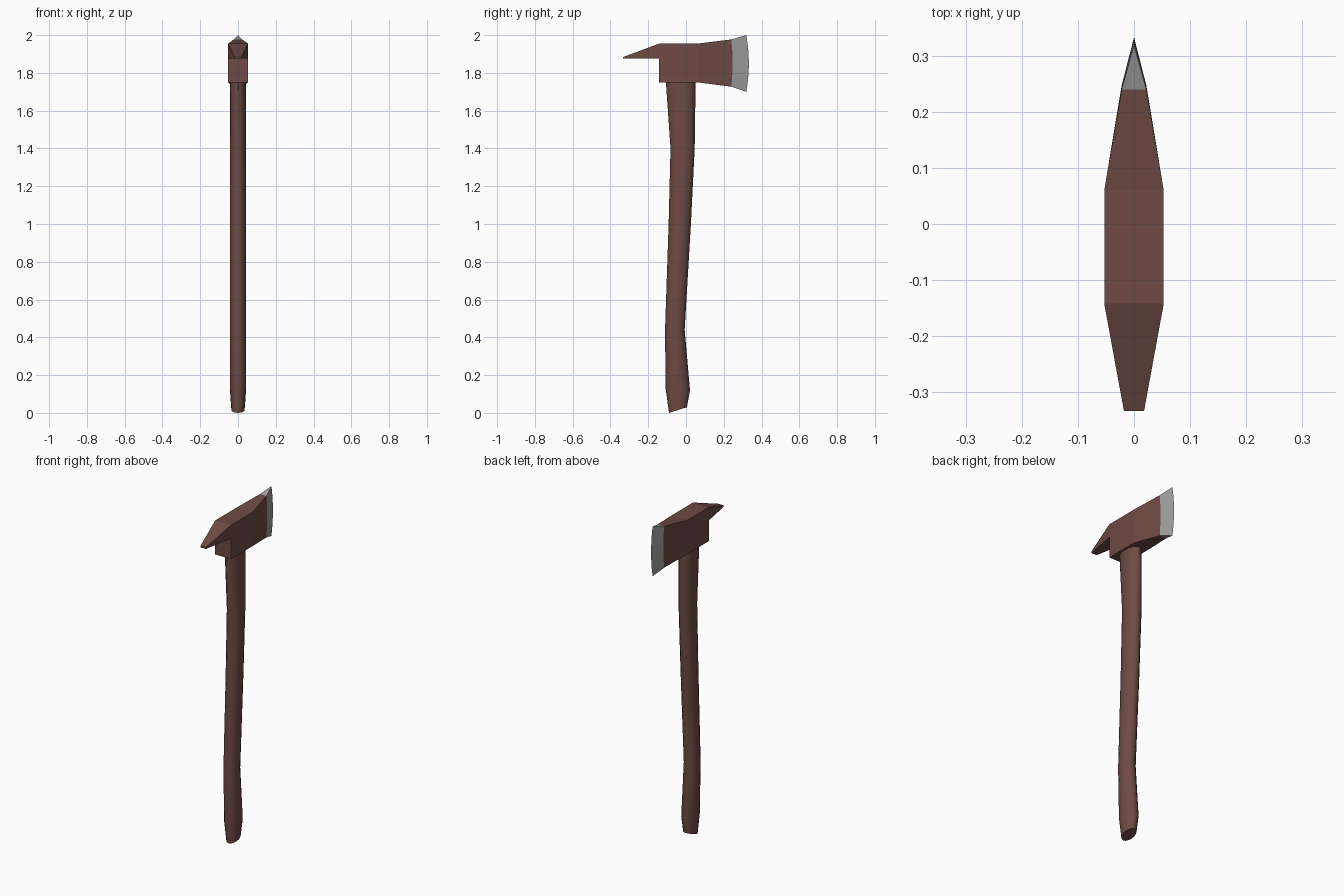
import bpy, math

if "Cube" in bpy.data.objects:
    bpy.data.objects.remove(bpy.data.objects["Cube"])

def material(name, rgb):
    m = bpy.data.materials.new(name)
    m.diffuse_color = (*rgb, 1)
    m.use_nodes = True
    m.node_tree.nodes["Principled BSDF"].inputs["Base Color"].default_value = m.diffuse_color
    return m

brown = material("brown", (0.156, 0.069, 0.058))
steel = material("steel grey", (0.35, 0.35, 0.345))

def loft(name, rings, mat, smooth=False):
    """Skin a list of equal-length point rings and cap both ends."""
    n = len(rings[0])
    verts = [p for r in rings for p in r]
    faces = [(i*n + k, i*n + (k+1) % n, (i+1)*n + (k+1) % n, (i+1)*n + k)
             for i in range(len(rings) - 1) for k in range(n)]
    faces += [tuple(reversed(range(n))), tuple(range(len(verts) - n, len(verts)))]
    me = bpy.data.meshes.new(name)
    me.from_pydata(verts, [], faces)
    me.materials.append(mat)
    ob = bpy.data.objects.new(name, me)
    bpy.context.collection.objects.link(ob)
    bpy.ops.object.select_all(action='DESELECT')
    ob.select_set(True)
    bpy.context.view_layer.objects.active = ob
    # merge the sharp edge and face everything outwards
    bpy.ops.object.mode_set(mode='EDIT')
    bpy.ops.mesh.select_all(action='SELECT')
    bpy.ops.mesh.remove_doubles(threshold=0.0001)
    bpy.ops.mesh.dissolve_degenerate()
    bpy.ops.mesh.normals_make_consistent(inside=False)
    bpy.ops.object.mode_set(mode='OBJECT')
    if smooth:
        bpy.ops.object.shade_smooth_by_angle(angle=math.radians(35))
    return ob

def section(y, half, low, high, bulge=0.0, rows=7):
    """Upright slice of the head; bulge pushes the middle forward."""
    ts = [i / (rows - 1) for i in range(rows)]
    col = [(y + bulge * (1 - (2*t - 1)**2), low + (high - low)*t) for t in ts]
    return [(half, a, z) for a, z in col] + [(-half, a, z) for a, z in reversed(col)]

# head block, tapering towards the blade
root = section(0.24, 0.022, 1.727, 1.977, 0.007)
loft("axe_head", [section(-0.142, 0.053, 1.75, 1.955),
                  section(0.06, 0.053, 1.75, 1.955), root], brown)

# back pick
loft("pick", [section(-0.333, 0.018, 1.875, 1.884, rows=2),
              section(-0.142, 0.053, 1.875, 1.955, rows=2)], brown)

# sharpened blade
loft("blade", [root, section(0.319, 0.0, 1.70, 2.0, 0.014)], steel)

# curved oval handle: (back y, front y, back z, front z, half width)
stations = [(-0.090, 0.005, 0.0, 0.030, 0.035), (-0.108, 0.021, 0.13, 0.12, 0.043),
            (-0.111, -0.007, 0.44, 0.44, 0.043), (-0.092, 0.026, 1.0, 1.0, 0.043),
            (-0.082, 0.046, 1.4, 1.4, 0.043), (-0.107, 0.051, 1.76, 1.76, 0.043)]
N = 16
rings = []
for y0, y1, z0, z1, w in stations:
    ring = []
    for k in range(N):
        a = 2 * math.pi * k / N
        t = (1 + math.cos(a)) / 2
        ring.append((w * math.sin(a), y0 + (y1 - y0)*t, z0 + (z1 - z0)*t))
    rings.append(ring)
loft("handle", rings, brown, smooth=True)
